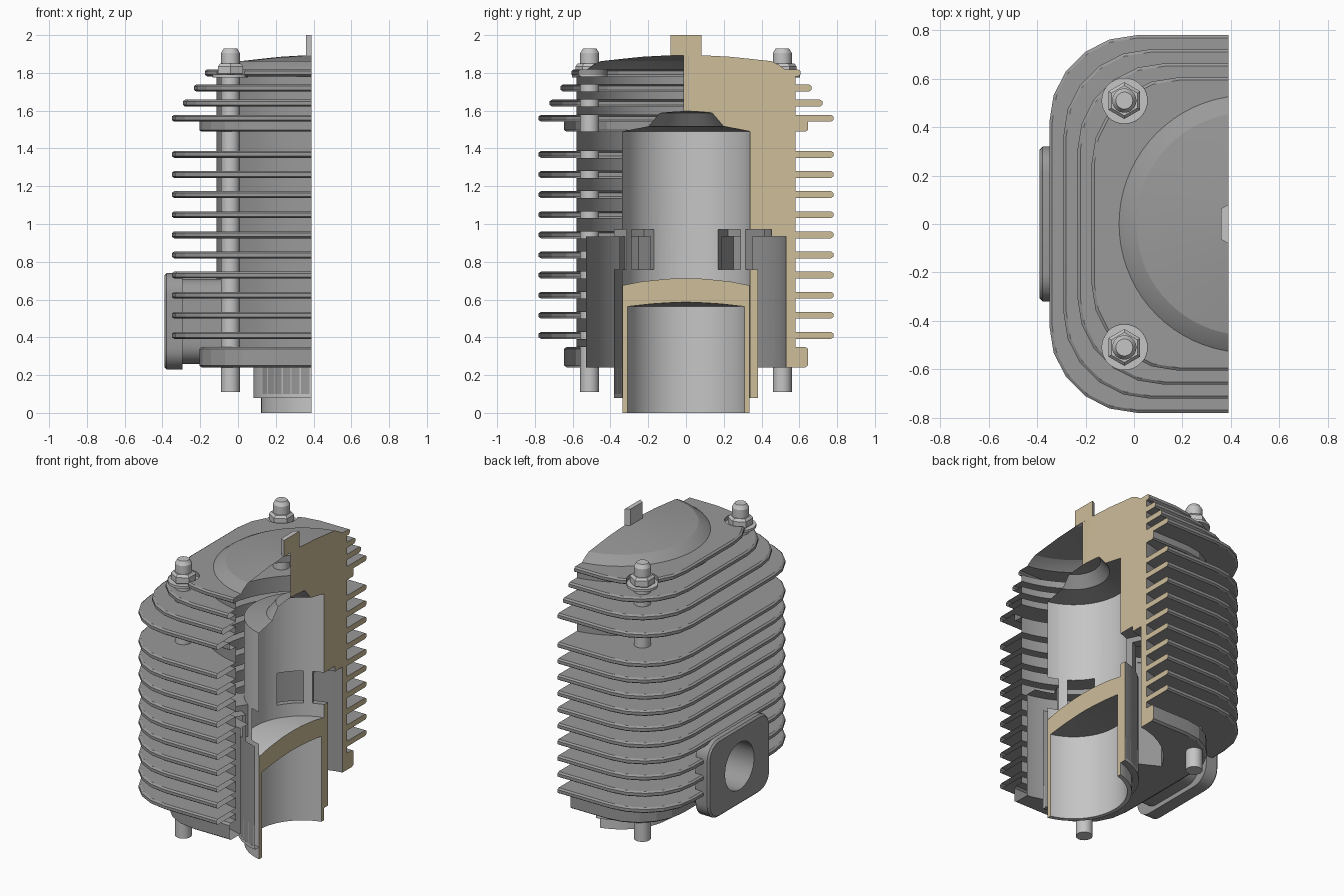
import bpy, bmesh, math
from mathutils import Vector

if "Cube" in bpy.data.objects:
    bpy.data.objects.remove(bpy.data.objects["Cube"])

AX = 0.47       # x of the cylinder axis
CUT = 0.39      # x of the section plane
BORE = 0.349


def material(name, c):
    m = bpy.data.materials.new(name)
    m.diffuse_color = (*c, 1)
    m.use_nodes = True
    m.node_tree.nodes["Principled BSDF"].inputs["Base Color"].default_value = m.diffuse_color
    return m


CAST = material("cast grey", (0.32, 0.32, 0.32))
STEEL = material("machined light grey", (0.56, 0.56, 0.56))
SECTION = material("section tan", (0.62, 0.51, 0.32))


def loft(name, rings):
    """Closed solid through rings of equal point count."""
    bm = bmesh.new()
    rows = [[bm.verts.new(p) for p in r] for r in rings]
    n = len(rows[0])
    for a, b in zip(rows, rows[1:]):
        for i in range(n):
            j = (i + 1) % n
            bm.faces.new((a[i], a[j], b[j], b[i]))
    bm.faces.new(rows[0])
    bm.faces.new(rows[-1])
    bmesh.ops.remove_doubles(bm, verts=bm.verts, dist=1e-5)
    bmesh.ops.recalc_face_normals(bm, faces=bm.faces)
    me = bpy.data.meshes.new(name)
    bm.to_mesh(me)
    bm.free()
    ob = bpy.data.objects.new(name, me)
    bpy.context.collection.objects.link(ob)
    return ob


def lathe(name, profile, x=AX, y=0, n=72, turn=0):
    return loft(name, [[(x + max(r, 1e-3) * math.cos(turn + 2 * math.pi * i / n),
                         y + max(r, 1e-3) * math.sin(turn + 2 * math.pi * i / n), z)
                        for i in range(n)] for r, z in profile])


def rounded(hx, hy, r, seg=5):
    pts = []
    for q, (sx, sy) in enumerate(((1, 1), (-1, 1), (-1, -1), (1, -1))):
        for i in range(seg + 1):
            a = math.pi / 2 * (q + i / seg)
            pts.append((sx * (hx - r) + r * math.cos(a), sy * (hy - r) + r * math.sin(a)))
    return pts


def plate(z0, z1, hx, hy, edge, r=0.36):
    """Rounded horizontal plate with softened rim."""
    layers = ((edge, z0), (0, z0 + edge * 0.7), (0, z1 - edge * 0.7), (edge, z1))
    return loft("plate", [[(AX + x, y, z) for x, y in rounded(hx - d, hy - d, r - d)]
                          for d, z in layers])


def side_block(hy, hz, r, xs, zc=0.485, seg=6):
    """Rounded block lofted along x, xs = (x, inset) pairs."""
    return loft("block", [[(x, y, zc + z) for y, z in rounded(hy - d, hz - d, r - d, seg)]
                          for x, d in xs])


def sector(r0, r1, a0, a1, z0, z1, s):
    """Ring sector, angles in degrees measured from -x."""
    arc = [math.radians(a0 + (a1 - a0) * i / 10) for i in range(11)]
    path = [(r1, a) for a in arc] + [(r0, a) for a in reversed(arc)]
    return loft("sector", [[(AX - r * math.cos(a), s * r * math.sin(a), z) for r, a in path]
                           for z in (z0, z1)])


def boolean(ob, other, op):
    m = ob.modifiers.new("b", 'BOOLEAN')
    m.operation, m.object, m.solver = op, other, 'EXACT'
    bpy.context.view_layer.objects.active = ob
    bpy.ops.object.modifier_apply(modifier=m.name)
    bpy.data.objects.remove(other, do_unlink=True)


def cut_open(ob):
    box = loft("box", [[(CUT, -2, z), (3, -2, z), (3, 2, z), (CUT, 2, z)] for z in (-1, 3)])
    boolean(ob, box, 'DIFFERENCE')


def finish(ob, base, rule=None):
    me = ob.data
    me.materials.clear()
    for m in (CAST, STEEL, SECTION):
        me.materials.append(m)
    for p in me.polygons:
        k = base
        if rule and rule(p.center, p.normal):
            k = 1
        if p.normal.x > 0.99 and abs(p.center.x - CUT) < 1e-3:
            k = 2
        p.material_index = k
    bpy.ops.object.select_all(action='DESELECT')
    ob.select_set(True)
    bpy.context.view_layer.objects.active = ob
    bpy.ops.object.shade_smooth_by_angle(angle=math.radians(16))


# Finned casting: barrel with domed top
casting = lathe("finned_cylinder", [(0, 0.25), (0.585, 0.25), (0.585, 1.812), (0.537, 1.814),
                                    (0.50, 1.842), (0.46, 1.862), (0.25, 1.885), (0, 1.9)])
solids = [plate(z - 0.018, z + 0.018, 0.82, 0.78, 0.012)
          for z in [0.41 + 0.1065 * i for i in range(10)]]
# Tapering head fins
for i in range(4):
    z = 1.56 + 0.08 * i
    solids.append(plate(z - 0.018, z + 0.018, 0.82 - 0.058 * i, 0.78 - 0.058 * i, 0.012))
# Head joint band, base flange and cylinder skirt
solids.append(plate(1.49, 1.55, 0.675, 0.645, 0.01, 0.33))
solids.append(plate(0.24, 0.35, 0.675, 0.645, 0.015, 0.33))
solids.append(lathe("skirt", [(0.389, 0.08), (0.389, 0.4)]))
# Side port neck and flange
solids.append(side_block(0.25, 0.225, 0.1, ((-0.32, 0), (-0.02, 0))))
solids.append(side_block(0.32, 0.255, 0.11, ((-0.39, 0.012), (-0.378, 0), (-0.295, 0))))
for s in solids:
    boolean(casting, s, 'UNION')

# Bore with stepped chamber, and plug hole
holes = [lathe("bore", [(BORE, -0.1), (BORE, 1.49), (0.215, 1.517), (0.16, 1.588), (0, 1.607)]),
         lathe("plug_hole", [(0.081, 1.55), (0.081, 2.1)], n=48)]
# Side port passage
holes.append(side_block(0.15, 0.155, 0.149, ((-0.5, 0), (0.25, 0)), seg=10))
for s in (1, -1):
    # Transfer passage, its windows, and the nut seat
    holes.append(sector(0.389, 0.537, 28, 110, 0.1, 0.935, s))
    holes.append(sector(0.32, 0.46, 29, 56, 0.76, 0.97, s))
    holes.append(sector(0.32, 0.46, 65, 110, 0.76, 0.97, s))
    holes.append(lathe("nut_seat", [(0.095, 1.788), (0.095, 2.1)], -0.04, 0.51 * s, 40))
for h in holes:
    boolean(casting, h, 'DIFFERENCE')
cut_open(casting)


def machined(c, n):
    r = math.hypot(c.x - AX, c.y)
    return abs(n.z) < 0.1 and (abs(r - BORE) < 0.004 or (abs(r - 0.389) < 0.004 and c.z < 0.24))


finish(casting, 0, machined)

# Hollow piston with domed crown
piston = lathe("piston", [(0.347, 0), (0.347, 0.675), (0.25, 0.695), (0.12, 0.71), (0, 0.715)])
boolean(piston, lathe("hollow", [(0.32, -0.1), (0.32, 0.563), (0.2, 0.577), (0, 0.592)]),
        'DIFFERENCE')
cut_open(piston)
finish(piston, 1, lambda c, n: False)
for p in piston.data.polygons:      # rough underside of the crown
    if p.normal.z < -0.5 and p.center.z > 0.5:
        p.material_index = 0

# Spark plug hexagon
plug = lathe("plug_hexagon", [(0.127, 1.893), (0.127, 2.0)], n=6, turn=math.pi / 6)
cut_open(plug)
finish(plug, 1)

# Studs, washers and nuts on both sides
for side, y in (("front", -0.51), ("back", 0.51)):
    stud = lathe(side + "_stud", [(0.05, 0.11), (0.05, 1.905), (0.035, 1.93)], -0.04, y, 32)
    finish(stud, 1)
    seat = lathe(side + "_seat", [(0.094, 1.775), (0.094, 1.791)], -0.04, y, 40)
    finish(seat, 1)
    nut = lathe(side + "_nut", [(0.068, 1.79), (0.076, 1.797), (0.076, 1.835), (0.062, 1.85)],
                -0.04, y, 6, math.pi / 6)
    finish(nut, 1)
